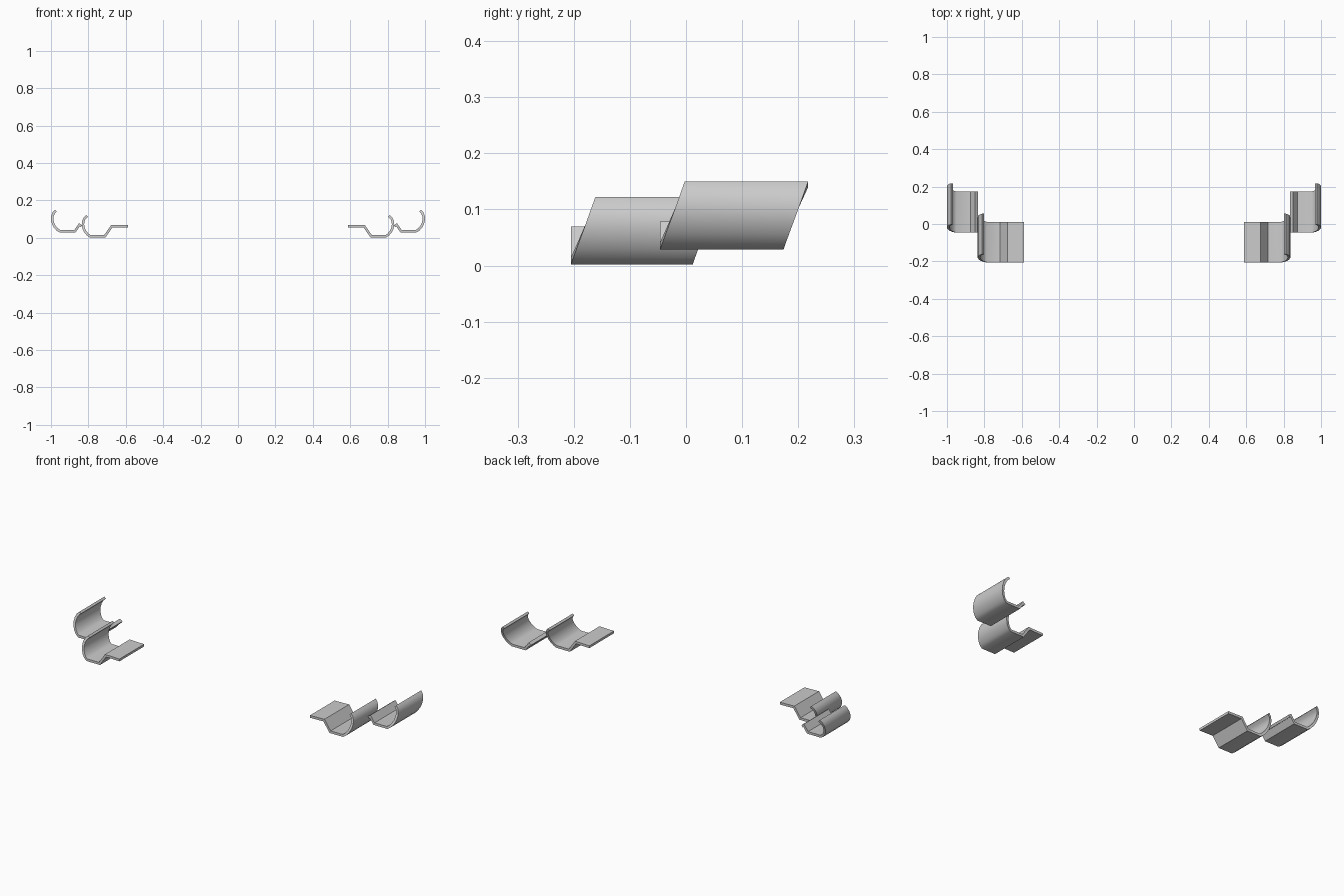
import bpy, bmesh
from mathutils import Vector

if "Cube" in bpy.data.objects:
    bpy.data.objects.remove(bpy.data.objects["Cube"])

THICK = 0.013

# Centrelines (x, z), running from the inner lip to the curled outer wall
INNER = [(0.588, 0.061), (0.640, 0.062), (0.674, 0.063), (0.712, 0.0085), (0.790, 0.0085),
         (0.804, 0.018), (0.816, 0.032), (0.825, 0.050), (0.829, 0.069),
         (0.828, 0.088), (0.820, 0.105), (0.807, 0.117)]
OUTER = [(0.838, 0.062), (0.848, 0.069), (0.872, 0.0355), (0.952, 0.0355),
         (0.967, 0.045), (0.980, 0.060), (0.989, 0.078), (0.9935, 0.097),
         (0.992, 0.117), (0.985, 0.134), (0.973, 0.145)]


def offset_line(pts, dist):
    """Offset a polyline sideways with mitred corners."""
    pts = [Vector(p) for p in pts]
    out = []
    for i, p in enumerate(pts):
        dirs = []
        if i > 0:
            dirs.append((p - pts[i - 1]).normalized())
        if i < len(pts) - 1:
            dirs.append((pts[i + 1] - p).normalized())
        normals = [Vector((-d.y, d.x)) for d in dirs]
        n = sum(normals, Vector((0, 0))).normalized()
        out.append(p + n * dist / n.dot(normals[0]))
    return out


def bracket(name, pts, floor_end, y0, y1, side):
    """Extruded sheet; the wall beyond floor_end leans backwards with height."""
    upper = offset_line(pts, THICK / 2)
    lower = offset_line(pts, -THICK / 2)
    z0 = pts[floor_end][1]
    bm = bmesh.new()
    rings = []
    for i in range(len(pts)):
        ring = []
        for p, y in ((lower[i], y0), (upper[i], y0), (upper[i], y1), (lower[i], y1)):
            lean = 0.40 * (pts[i][1] - z0) if i > floor_end else 0
            ring.append(bm.verts.new((side * p.x, y + lean, p.y)))
        rings.append(ring)
    for a, b in zip(rings, rings[1:]):
        for k in range(4):
            j = (k + 1) % 4
            bm.faces.new((a[k], a[j], b[j], b[k]))
    bm.faces.new(rings[0])
    bm.faces.new(rings[-1])
    bmesh.ops.recalc_face_normals(bm, faces=bm.faces)
    me = bpy.data.meshes.new(name)
    bm.to_mesh(me)
    bm.free()
    ob = bpy.data.objects.new(name, me)
    bpy.context.collection.objects.link(ob)
    bpy.context.view_layer.objects.active = ob
    ob.select_set(True)
    bpy.ops.object.shade_smooth_by_angle(angle=0.6)
    ob.select_set(False)


# Mirrored pairs; the left side sits slightly further forward
for label, side, dy in (("right", 1, 0.0), ("left", -1, -0.013)):
    bracket(label + "_inner_bracket", INNER, 4, -0.205, 0.012, side)
    bracket(label + "_outer_bracket", OUTER, 3, -0.046, 0.174, side)
